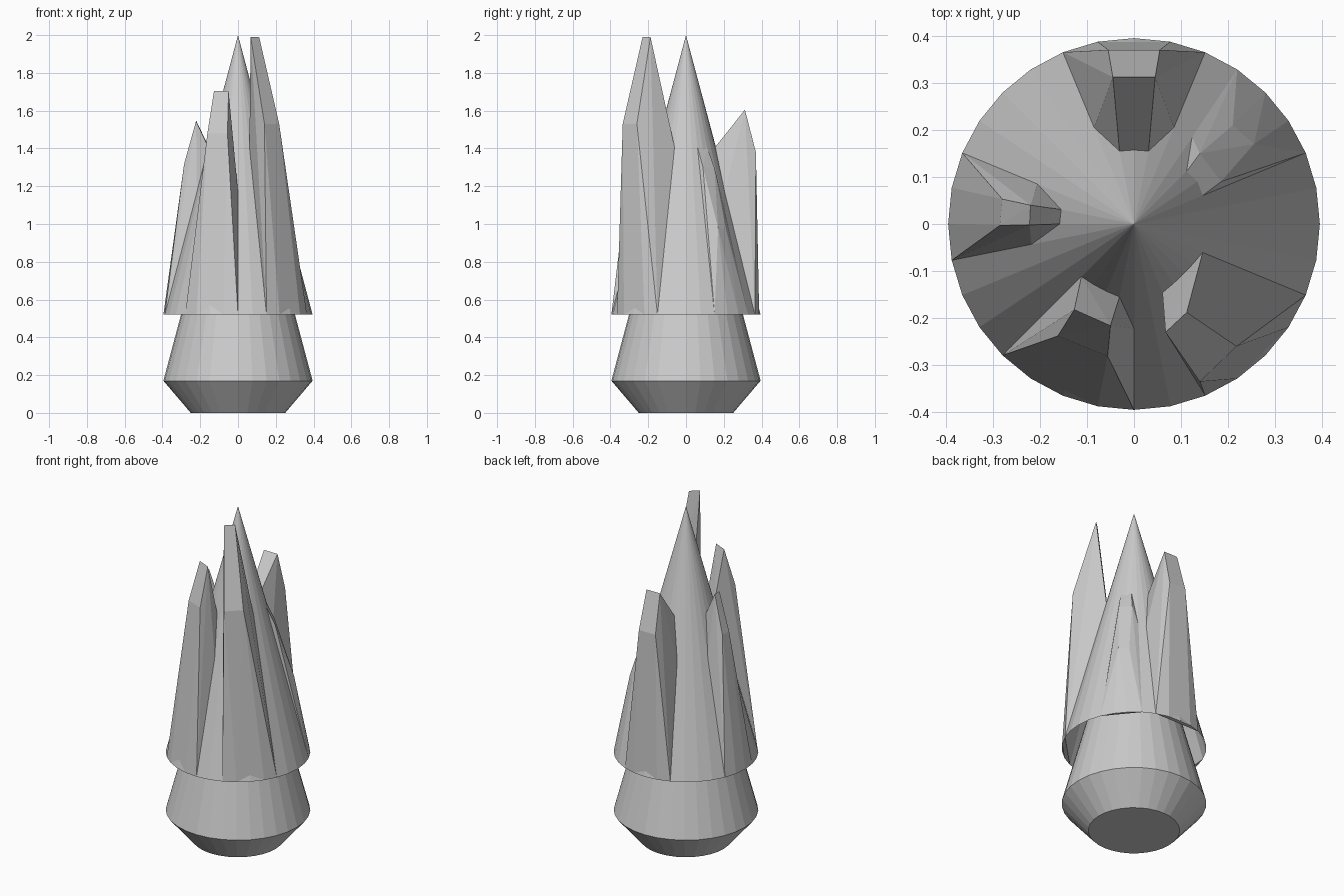
import bpy, bmesh, math

if "Cube" in bpy.data.objects:
    bpy.data.objects.remove(bpy.data.objects["Cube"])

STEP = math.radians(11.25)      # 32-sided cones
R, Z0, TOP = 0.395, 0.52, 2.0


def add_object(name, bm):
    bmesh.ops.recalc_face_normals(bm, faces=bm.faces[:])
    me = bpy.data.meshes.new(name)
    bm.to_mesh(me)
    bm.free()
    ob = bpy.data.objects.new(name, me)
    bpy.context.collection.objects.link(ob)
    return ob


def lathe(name, profile, tip_z, cap=False, n=32):
    """Rings of (radius, z) closed by a pointed tip."""
    bm = bmesh.new()
    rings = [[bm.verts.new((r * math.cos(i * STEP), r * math.sin(i * STEP), z))
              for i in range(n)] for r, z in profile]
    tip = bm.verts.new((0, 0, tip_z))
    for a, b in zip(rings, rings[1:]):
        for i in range(n):
            j = (i + 1) % n
            bm.faces.new((a[i], a[j], b[j], b[i]))
    for i in range(n):
        bm.faces.new((rings[-1][i], rings[-1][(i + 1) % n], tip))
    if cap:
        bm.faces.new(rings[0][::-1])
    return add_object(name, bm)


def on_cone(step, r):
    """Point on the outer cone at a facet step and radius."""
    z = TOP - r * (TOP - Z0) / R
    return (r * math.cos(step * STEP), r * math.sin(step * STEP), z)


def shard(name, a, b, inner, shoulder, tip):
    """Splinter rising from cone steps a..b, blending into the cone beside them."""
    pts = [on_cone(s, R) for s in (a - 1, a, b, b + 1)]
    pts += [on_cone(s, r) for s in (a - 1, b + 1) for r in (0.287, 0.222)]
    pts += [on_cone(s, 0.158) for s in inner]
    pts += shoulder + tip
    bm = bmesh.new()
    for p in pts:
        bm.verts.new(p)
    res = bmesh.ops.convex_hull(bm, input=bm.verts[:])
    loose = [v for v in bm.verts if not v.link_faces]
    bmesh.ops.delete(bm, geom=loose, context='VERTS')
    bmesh.ops.dissolve_limit(bm, angle_limit=math.radians(1),
                             verts=bm.verts[:], edges=bm.edges[:])
    return add_object(name, bm)


# stacked cones: closed base and open outer skirt
lathe("base_cone", [(0.25, 0), (R, 0.17)], 1.65, cap=True)
lathe("outer_cone", [(R, Z0)], TOP)

# splinters around the outer cone
shard("back_splinter", 7, 9, (7, 9),
      [(0.055, 0.37, 1.38), (-0.055, 0.37, 1.38)],
      [(0.045, 0.312, 1.605), (-0.045, 0.312, 1.605)])
shard("left_splinter", 15, 16, (15, 16),
      [(-0.28, 0.053, 1.32), (-0.285, -0.003, 1.32)],
      [(-0.22, 0.04, 1.545), (-0.222, -0.002, 1.545)])
shard("front_left_splinter", 21, 23, (20, 23),
      [(-0.162, -0.238, 1.48), (-0.056, -0.281, 1.48)],
      [(-0.127, -0.182, 1.705), (-0.05, -0.216, 1.705)])
shard("front_right_splinter", 27, 29, (26, 30),
      [(0.14, -0.335, 1.53), (0.218, -0.26, 1.53)],
      [(0.067, -0.23, 1.99), (0.112, -0.188, 1.99)])
shard("back_right_splinter", 3, 4, (2, 4),
      [(0.255, 0.17, 0.98), (0.21, 0.21, 0.98)],
      [(0.185, 0.09, 1.3), (0.14, 0.15, 1.3)])
